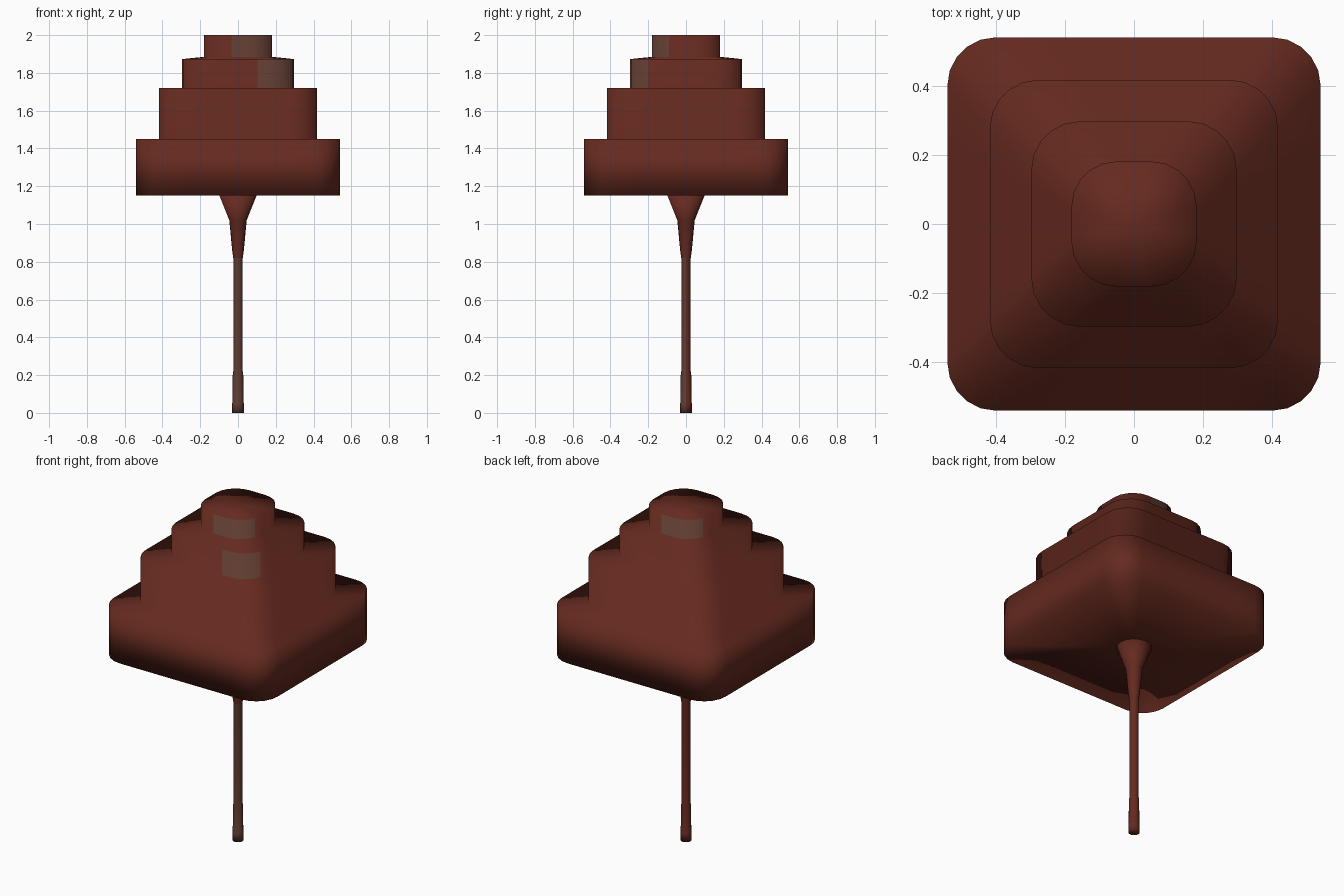
import bpy, bmesh, math

if "Cube" in bpy.data.objects:
    bpy.data.objects.remove(bpy.data.objects["Cube"])


def material(name, rgb):
    m = bpy.data.materials.new(name)
    m.diffuse_color = (*rgb, 1)
    m.use_nodes = True
    m.node_tree.nodes["Principled BSDF"].inputs["Base Color"].default_value = m.diffuse_color
    return m


BROWN = material("red_brown", (0.130, 0.023, 0.014))
GREY = material("grey_brown", (0.115, 0.045, 0.030))


def rounded_square(half, radius, z, seg=5):
    """Rounded corners, plus one extra point on the flats beside each corner."""
    c = half - radius
    corner = [(c + radius * math.cos(math.radians(90 * k / seg)),
               c + radius * math.sin(math.radians(90 * k / seg))) for k in range(seg + 1)]
    corner = [(half, 0.65 * c)] + corner + [(0.65 * c, half)]
    pts = []
    for q in range(4):
        pts += [(x, y, z) for x, y in corner]
        corner = [(-y, x) for x, y in corner]
    return pts


def circle(radius, z, seg=16):
    return [(radius * math.cos(2 * math.pi * k / seg),
             radius * math.sin(2 * math.pi * k / seg), z) for k in range(seg)]


def skin(name, loops, is_grey):
    """Bridge a stack of loops, close both ends, and colour faces by rule."""
    bm = bmesh.new()
    rings = [[bm.verts.new(p) for p in loop] for loop in loops]
    n = len(rings[0])
    for a, b in zip(rings, rings[1:]):
        for i in range(n):
            j = (i + 1) % n
            bm.faces.new((a[i], a[j], b[j], b[i]))
    for ring, flip in ((rings[0], True), (rings[-1], False)):
        c = bm.verts.new((0, 0, ring[0].co.z))
        for i in range(n):
            f = [ring[i], ring[(i + 1) % n], c]
            bm.faces.new(f[::-1] if flip else f)
    bm.normal_update()
    for f in bm.faces:
        f.smooth = True
        f.material_index = int(is_grey(f.calc_center_median(), f.normal))
    me = bpy.data.meshes.new(name)
    bm.to_mesh(me)
    bm.free()
    me.materials.append(BROWN)
    me.materials.append(GREY)
    ob = bpy.data.objects.new(name, me)
    bpy.context.collection.objects.link(ob)
    return ob


# stepped block: flat underside and four tiers
tiers = [
    (0.54, 0.14, 1.15), (0.54, 0.14, 1.45),
    (0.417, 0.14, 1.45), (0.417, 0.14, 1.72),
    (0.297, 0.14, 1.72), (0.297, 0.14, 1.873),
    (0.181, 0.13, 1.885), (0.181, 0.13, 2.0),
]


def worn_patch(c, n):
    if abs(n.z) > 0.3:
        return False
    if c.z > 1.89:   # top tier: front and back patches
        return (c.y < -0.10 and c.x > -0.02) or (c.y > 0.10 and c.x < 0.02)
    if c.z > 1.73:   # third tier: front right corner only
        return c.y < -0.19 and c.x > 0.11
    return False


skin("stepped_block", [rounded_square(*t) for t in tiers], worn_patch)

# slim stem with a thicker foot and a flared top
stem = [(0.031, 0.0), (0.031, 0.05), (0.029, 0.055), (0.028, 0.2), (0.025, 0.22),
        (0.025, 0.82), (0.031, 0.86), (0.046, 1.02), (0.098, 1.15)]
skin("stem", [circle(*s) for s in stem],
     lambda c, n: n.y < -0.05 and abs(n.z) < 0.6 and c.z < 0.84)
